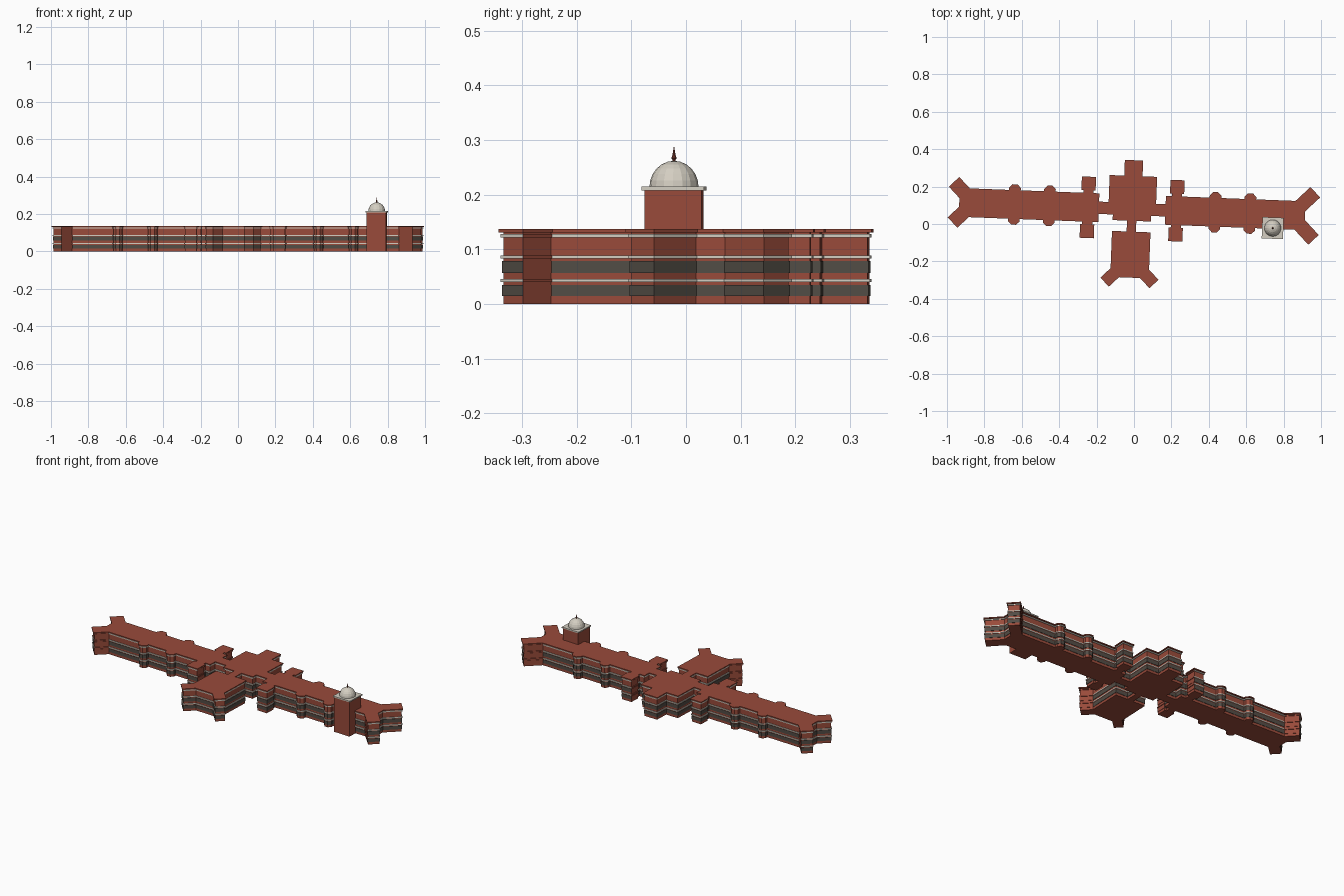
import bpy, bmesh, math
from mathutils import Vector, Matrix

cube = bpy.data.objects.get("Cube")
if cube:
    bpy.data.objects.remove(cube, do_unlink=True)


def material(name, rgb):
    m = bpy.data.materials.new(name)
    m.use_nodes = True
    m.diffuse_color = (*rgb, 1)
    m.node_tree.nodes["Principled BSDF"].inputs["Base Color"].default_value = (*rgb, 1)
    return m


BRICK, GLASS, STONE = 0, 1, 2
MATS = [material("red brick", (0.32, 0.07, 0.043)),
        material("dark windows", (0.085, 0.073, 0.06)),
        material("pale stone", (0.66, 0.62, 0.54)),
        material("dark red metal", (0.2, 0.045, 0.03))]

# The whole plan is turned slightly on the site
SITE = Matrix.Translation((-0.01, 0.08, 0)) @ Matrix.Rotation(math.radians(-2.2), 4, "Z")

# Wall layers: top height, outward offset, material
LAYERS = [(0.015, 0, BRICK), (0.035, 0.002, GLASS), (0.040, 0, BRICK),
          (0.046, 0.004, STONE), (0.057, 0, BRICK), (0.079, 0.002, GLASS),
          (0.083, 0, BRICK), (0.089, 0.004, STONE), (0.122, 0, BRICK),
          (0.128, 0.004, STONE), (0.131, 0, BRICK), (0.137, 0.007, BRICK)]


def finish(bm, name, mats):
    bmesh.ops.recalc_face_normals(bm, faces=bm.faces)
    me = bpy.data.meshes.new(name)
    bm.to_mesh(me)
    bm.free()
    for m in mats:
        me.materials.append(m)
    ob = bpy.data.objects.new(name, me)
    ob.matrix_world = SITE
    bpy.context.collection.objects.link(ob)
    return ob


def grow(pts, off):
    """Move every edge of a counter-clockwise outline outward."""
    out = []
    for i, p in enumerate(pts):
        a, b = (p - pts[i - 1]).normalized(), (pts[(i + 1) % len(pts)] - p).normalized()
        na, nb = Vector((a.y, -a.x)), Vector((b.y, -b.x))
        out.append(p + (na + nb) * off / (1 + na.dot(nb)))
    return out


def walls(name, pts, plain=None):
    """Banded prism; walls facing the plain direction stay brick."""
    bm = bmesh.new()
    n = len(pts)
    rings, z = [], 0
    for top, off, mat in LAYERS:
        outline = grow(pts, off)
        for h in (z, top):
            rings.append(([bm.verts.new((p.x, p.y, h)) for p in outline], off, mat))
        z = top
    for (low, off_a, mat_a), (high, off_b, mat_b) in zip(rings, rings[1:]):
        for i in range(n):
            j = (i + 1) % n
            f = bm.faces.new((low[i], low[j], high[j], high[i]))
            e = (pts[j] - pts[i]).normalized()
            bare = plain is not None and Vector((e.y, -e.x)).dot(plain) > 0.9
            f.material_index = BRICK if bare else (mat_a if off_a > off_b else mat_b)
    bm.faces.new(rings[0][0])
    bm.faces.new(rings[-1][0])
    return finish(bm, name, MATS[:3])


def block(name, x0, x1, y0, y1, plain=None):
    x0, x1 = sorted((x0, x1))
    y0, y1 = sorted((y0, y1))
    walls(name, [Vector(p) for p in ((x0, y0), (x1, y0), (x1, y1), (x0, y1))], plain)


def turret(name, x, y, sx, sy, width, length, plain):
    """Diagonal corner turret reaching out from a building corner."""
    d = Vector((sx, sy)).normalized()
    s = Vector((-d.y, d.x)) * width / 2
    c = Vector((x, y))
    inner, outer = c - d * width / 2, c + d * length
    walls(name, [inner - s, outer - s, outer + s, inner + s], Vector(plain).normalized())


# Central buildings
block("main_hall", -0.12, 0.12, -0.025, 0.17)
block("hall_front_bay", -0.095, 0.095, -0.056, 0)
block("rear_annex", -0.042, 0.042, 0.16, 0.254)
block("front_link", -0.018, 0.018, -0.14, -0.04)
block("front_hall", -0.096, 0.096, -0.36, -0.128)

for sx, side in ((1, "left"), (-1, "right")):
    # Long wing and its link to the hall
    block(side + "_wing", sx * 0.185, sx * 0.918, -0.07, 0.07)
    block(side + "_link", sx * 0.1, sx * 0.2, -0.026, 0.026)
    turret(side + "_front_hall_turret", sx * 0.096, -0.36, sx, -1, 0.052, 0.044, (sx, 1))
    for sy, end in ((1, "rear"), (-1, "front")):
        name = side + "_" + end
        turret(name + "_end_turret", sx * 0.918, sy * 0.07, sx, sy, 0.062,
               0.074 if sx > 0 else 0.048, (-sx, sy))
        # Stair blocks on short necks
        block(name + "_neck", sx * 0.217, sx * 0.257, sy * 0.06, sy * 0.11)
        block(name + "_stair_block", sx * 0.206, sx * 0.268, sy * 0.098, sy * 0.157,
              Vector((-sx, 0)))
        # Eight-sided bays along the wing
        for k, x in enumerate((0.443, 0.63)):
            ring = [Vector((sx * x + 0.026 * math.cos(a), sy * 0.077 + 0.026 * math.sin(a)))
                    for a in (math.pi * (i + 0.5) / 4 for i in range(8))]
            walls(name + "_bay_" + str(k + 1), ring)

# Domed tower
TX, TY = 0.755, -0.073


def box(name, half, z0, z1, mat):
    bm = bmesh.new()
    bmesh.ops.create_cube(bm, size=1, matrix=Matrix.Translation((TX, TY, (z0 + z1) / 2))
                          @ Matrix.Diagonal((2 * half, 2 * half, z1 - z0, 1)))
    finish(bm, name, [mat])


def lathe(name, profile, sides, mat):
    bm = bmesh.new()
    vs = [bm.verts.new((TX + r, TY, z)) for r, z in profile]
    es = [bm.edges.new(p) for p in zip(vs, vs[1:])]
    bmesh.ops.spin(bm, geom=vs + es, cent=(TX, TY, 0), axis=(0, 0, 1),
                   angle=math.tau, steps=sides)
    bmesh.ops.remove_doubles(bm, verts=bm.verts, dist=0.00005)
    finish(bm, name, [mat])


box("tower", 0.052, 0, 0.209, MATS[BRICK])
box("tower_slab", 0.057, 0.208, 0.215, MATS[STONE])
arc = [(0.045 * math.cos(a), 0.214 + 0.048 * math.sin(a))
       for a in (math.pi / 2 * i / 6 for i in range(7))]
lathe("dome", arc, 16, MATS[STONE])
lathe("finial", [(0.003, 0.258), (0.003, 0.264), (0.005, 0.267), (0.003, 0.272), (0, 0.29)],
      8, MATS[3])
